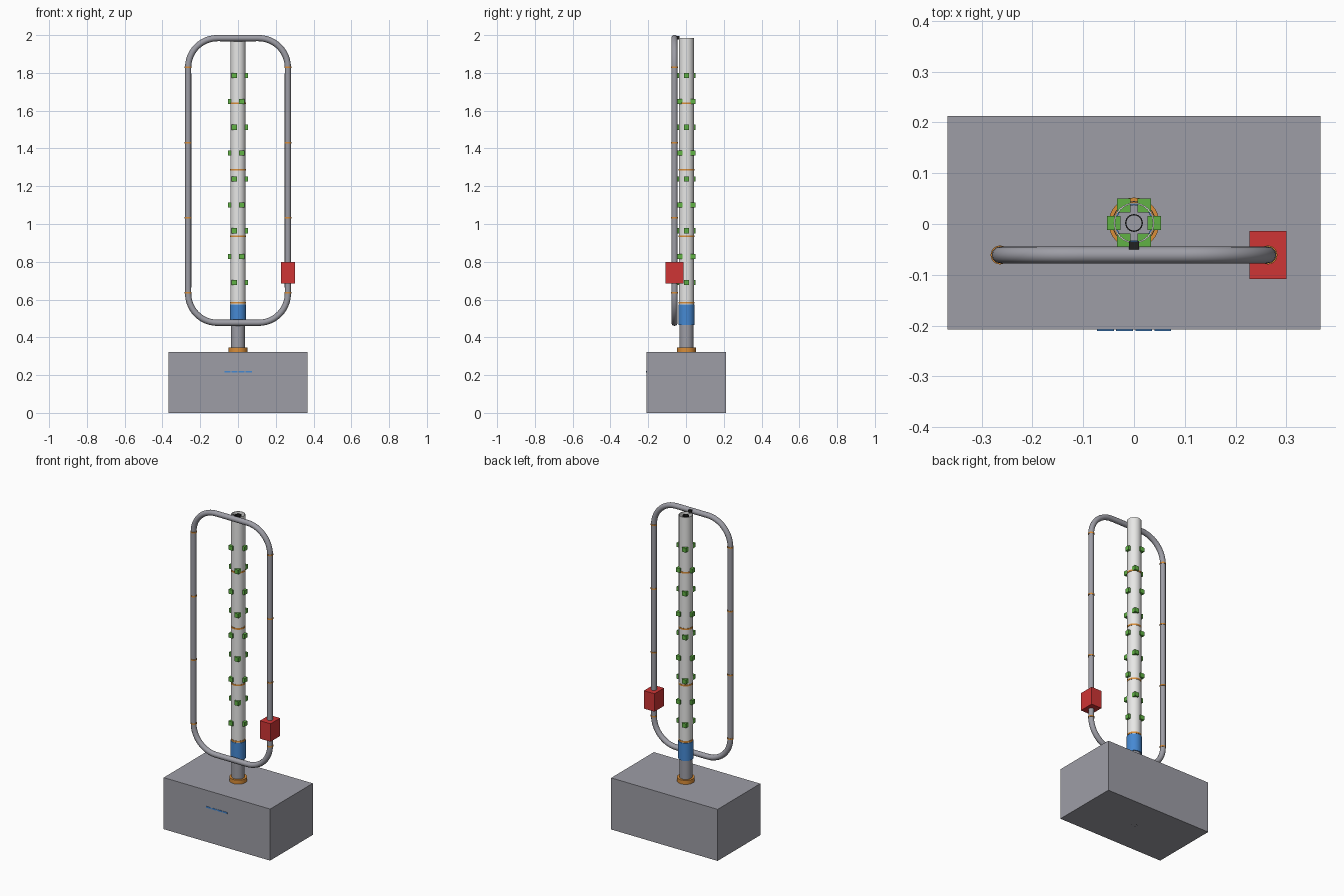
import bpy, bmesh, math
from mathutils import Matrix, Vector

old = bpy.data.objects.get("Cube")
if old:
    bpy.data.objects.remove(old, do_unlink=True)


def material(name, rgb):
    m = bpy.data.materials.new(name)
    m.use_nodes = True
    m.diffuse_color = (*rgb, 1)
    m.node_tree.nodes["Principled BSDF"].inputs["Base Color"].default_value = (*rgb, 1)
    return m


GREY = material("steel grey", (0.34, 0.34, 0.38))
WHITE = material("pipe white", (0.83, 0.83, 0.82))
GREEN = material("leaf green", (0.12, 0.45, 0.06))
RED = material("pump red", (0.62, 0.035, 0.035))
BLUE = material("collar blue", (0.06, 0.25, 0.65))
ORANGE = material("joint orange", (0.70, 0.27, 0.04))
BLACK = material("rubber black", (0.015, 0.015, 0.015))

AXIS_Y = 0.002      # column axis
LOOP_Y = -0.061     # plane of the return loop


def finish(bm, name, mat, smooth=False):
    bmesh.ops.recalc_face_normals(bm, faces=bm.faces)
    me = bpy.data.meshes.new(name)
    bm.to_mesh(me)
    bm.free()
    ob = bpy.data.objects.new(name, me)
    bpy.context.collection.objects.link(ob)
    me.materials.append(mat)
    if smooth:
        shade(ob)
    return ob


def shade(ob):
    bpy.ops.object.select_all(action='DESELECT')
    ob.select_set(True)
    bpy.context.view_layer.objects.active = ob
    bpy.ops.object.shade_smooth_by_angle(angle=math.radians(35))


def box(name, centre, size, mat):
    bm = bmesh.new()
    bmesh.ops.create_cube(bm, size=1,
                          matrix=Matrix.Translation(centre) @ Matrix.Diagonal((*size, 1)))
    return finish(bm, name, mat)


def tube(name, r, z0, z1, mat, wall=0, x=0, y=AXIS_Y, sides=32):
    """Upright cylinder, or an open-ended pipe when a wall is given."""
    bm = bmesh.new()
    profile = [(r, z0), (r, z1)]
    if wall:
        profile += [(r - wall, z1), (r - wall, z0)]
    rings = []
    for radius, z in profile:
        rings.append([bm.verts.new((x + radius * math.cos(i * math.tau / sides),
                                    y + radius * math.sin(i * math.tau / sides), z))
                      for i in range(sides)])
    pairs = list(zip(rings, rings[1:]))
    if wall:
        pairs.append((rings[-1], rings[0]))
    else:
        bm.faces.new(rings[0])
        bm.faces.new(rings[1])
    for a, b in pairs:
        for i in range(sides):
            j = (i + 1) % sides
            bm.faces.new((a[i], a[j], b[j], b[i]))
    return finish(bm, name, mat, True)


# Tank and its front marking plates
box("tank", (0, 0.0025, 0.161), (0.735, 0.421, 0.322), GREY)
for i in range(4):
    box(f"tank_mark_{i + 1}", (-0.056 + i * 0.0375, -0.2085, 0.218),
        (0.033, 0.004, 0.009), BLUE)

# Central column
tube("base_flange", 0.05, 0.322, 0.347, ORANGE)
tube("lower_pipe", 0.037, 0.34, 0.48, GREY)
tube("collar", 0.043, 0.465, 0.575, BLUE, wall=0.008)
tube("column", 0.04, 0.57, 1.985, WHITE, wall=0.003)
tube("inner_pipe", 0.0175, 0, 1.98, BLACK, wall=0.0025, sides=24)
for i in range(4):
    z = 0.583 + 0.352 * i
    tube(f"column_ring_{i + 1}", 0.042, z - 0.005, z + 0.005, ORANGE, wall=0.004)

# Planting pockets: three per level, alternating by half a step
for level in range(9):
    for k in range(3):
        a = math.radians(120 * k + 60 * (level % 2))
        box(f"pocket_{level + 1}_{k + 1}",
            (0.04 * math.cos(a), AXIS_Y + 0.04 * math.sin(a), 0.69 + 0.137 * level),
            (0.027, 0.027, 0.027), GREEN)

# Return loop: rounded rectangle swept with a round section
HALF, LOW, HIGH, R = 0.264, 0.477, 1.984, 0.155
curve = bpy.data.curves.new("return_loop", 'CURVE')
curve.dimensions = '3D'
curve.bevel_depth = 0.0165
curve.bevel_resolution = 4
curve.resolution_u = 12
spline = curve.splines.new('BEZIER')
spline.bezier_points.add(7)
spline.use_cyclic_u = True
corners = [(HALF, HIGH), (-HALF, HIGH), (-HALF, LOW), (HALF, LOW)]
for i, (cx, cz) in enumerate(corners):
    corner = Vector((cx, LOOP_Y, cz))
    to_prev = Vector((corners[i - 1][0] - cx, 0, corners[i - 1][1] - cz)).normalized()
    nxt = corners[(i + 1) % 4]
    to_next = Vector((nxt[0] - cx, 0, nxt[1] - cz)).normalized()
    for p, d, arc_after in ((spline.bezier_points[2 * i], to_prev, True),
                            (spline.bezier_points[2 * i + 1], to_next, False)):
        p.handle_left_type = p.handle_right_type = 'FREE'
        p.co = corner + d * R
        inner, outer = corner + d * R * 0.448, corner + d * R * 1.3
        p.handle_right = inner if arc_after else outer
        p.handle_left = outer if arc_after else inner
loop = bpy.data.objects.new("return_loop", curve)
bpy.context.collection.objects.link(loop)
curve.materials.append(GREY)
bpy.ops.object.select_all(action='DESELECT')
loop.select_set(True)
bpy.context.view_layer.objects.active = loop
bpy.ops.object.convert(target='MESH')
shade(bpy.context.view_layer.objects.active)

# Joint rings on both uprights of the loop
for side, label in ((1, "left"), (-1, "right")):
    for i in range(4):
        z = 0.635 + 0.398 * i
        tube(f"{label}_loop_ring_{i + 1}", 0.0185, z - 0.004, z + 0.004, ORANGE,
             wall=0.004, x=side * HALF, y=LOOP_Y, sides=24)

# Pump on the left upright and the top outlet into the column
box("pump", (HALF, LOOP_Y, 0.742), (0.073, 0.094, 0.112), RED)
box("top_outlet", (0, -0.043, 1.986), (0.019, 0.018, 0.02), BLACK)
